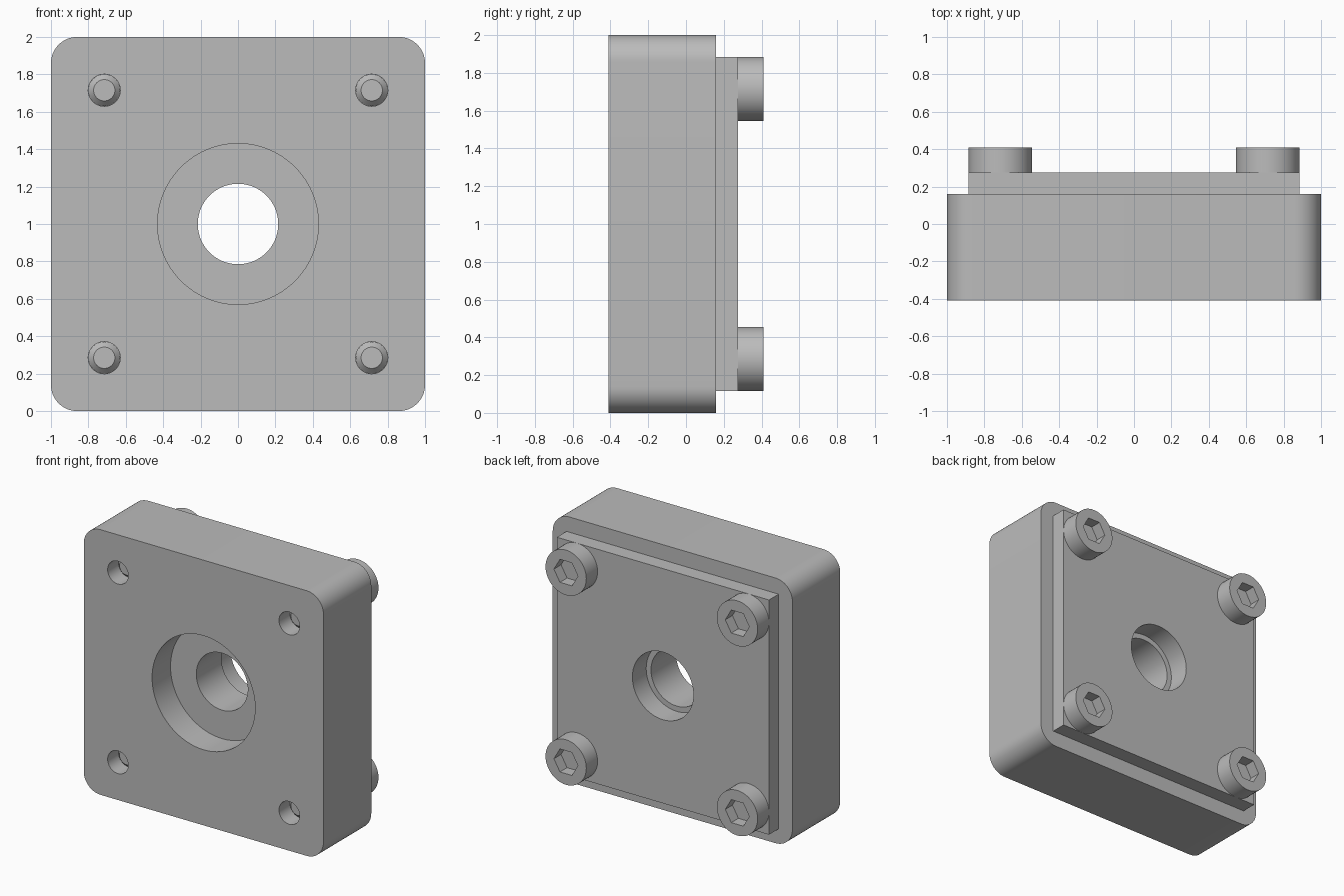
import bpy, bmesh, math
from mathutils import Matrix, Vector

default = bpy.data.objects.get("Cube")
if default:
    bpy.data.objects.remove(default, do_unlink=True)

FRONT, BACK, PLATE_BACK, HEAD_BACK = -0.41, 0.16, 0.275, 0.41
MID_Z, BOLT_OFFSET = 1.0, 0.715

grey = bpy.data.materials.new("plain grey")
grey.use_nodes = True
colour = (0.5, 0.5, 0.5, 1)
grey.diffuse_color = colour
grey.node_tree.nodes["Principled BSDF"].inputs["Base Color"].default_value = colour


def add_object(name, bm):
    bmesh.ops.recalc_face_normals(bm, faces=bm.faces)
    mesh = bpy.data.meshes.new(name)
    bm.to_mesh(mesh)
    bm.free()
    mesh.materials.append(grey)
    obj = bpy.data.objects.new(name, mesh)
    bpy.context.collection.objects.link(obj)
    return obj


def block(name, half, y0, y1, radius=0):
    """Square slab whose four edges along y may be rounded."""
    bm = bmesh.new()
    bmesh.ops.create_cube(bm, size=1, matrix=Matrix.Translation((0, (y0 + y1) / 2, MID_Z))
                          @ Matrix.Diagonal((2 * half, y1 - y0, 2 * half, 1)))
    if radius:
        along_y = [e for e in bm.edges if abs(e.verts[0].co.y - e.verts[1].co.y) > 0.1]
        bmesh.ops.bevel(bm, geom=along_y, offset=radius, segments=12, profile=0.5, affect='EDGES')
    return add_object(name, bm)


def turned(name, profile, x=0, z=MID_Z, sides=64):
    """Closed solid turned around the y axis from (radius, y) steps."""
    bm = bmesh.new()
    rings = []
    for r, y in profile:
        angles = [2 * math.pi * i / sides for i in range(sides)]
        rings.append([bm.verts.new((x + r * math.cos(a), y, z + r * math.sin(a))) for a in angles])
    for a, b in zip(rings, rings[1:]):
        for i in range(sides):
            j = (i + 1) % sides
            bm.faces.new((a[i], a[j], b[j], b[i]))
    bm.faces.new(rings[0])
    bm.faces.new(rings[-1])
    return add_object(name, bm)


def cut(target, cutter):
    cutter.hide_render = True
    mod = target.modifiers.new("cut", 'BOOLEAN')
    mod.operation = 'DIFFERENCE'
    mod.solver = 'EXACT'
    mod.object = cutter
    bpy.context.view_layer.objects.active = target
    bpy.ops.object.modifier_apply(modifier=mod.name)
    bpy.data.objects.remove(cutter, do_unlink=True)


def smooth(obj):
    bpy.ops.object.select_all(action='DESELECT')
    obj.select_set(True)
    bpy.context.view_layer.objects.active = obj
    bpy.ops.object.shade_smooth_by_angle(angle=math.radians(30))


# Housing with a stepped bore, and cover plate with a clearance hole
housing = block("housing", 1.0, FRONT, BACK, 0.14)
cover = block("cover_plate", 0.885, BACK, PLATE_BACK)
cut(housing, turned("bore_cutter", [(0.43, -0.6), (0.43, -0.19), (0.215, -0.19),
                                    (0.215, 0.11), (0.255, 0.11), (0.255, 0.5)], sides=96))
cut(cover, turned("cover_hole_cutter", [(0.255, 0), (0.255, 0.5)], sides=96))

# Socket-head bolts in the corners, their chamfered tips recessed in the front holes
for side, sx in (("left", 1), ("right", -1)):
    for level, sz in (("upper", 1), ("lower", -1)):
        x, z = sx * BOLT_OFFSET, MID_Z + sz * BOLT_OFFSET
        for part in (housing, cover):
            cut(part, turned("bolt_hole_cutter", [(0.086, -0.6), (0.086, 0.5)], x, z, 48))
        bolt = turned(f"{level}_{side}_bolt",
                      [(0.057, -0.31), (0.0855, -0.28), (0.0855, PLATE_BACK),
                       (0.17, PLATE_BACK), (0.17, HEAD_BACK)], x, z, 48)
        cut(bolt, turned("socket_cutter", [(0.1, HEAD_BACK - 0.085), (0.1, 0.6)], x, z, 6))
        smooth(bolt)

for part in (housing, cover):
    smooth(part)
